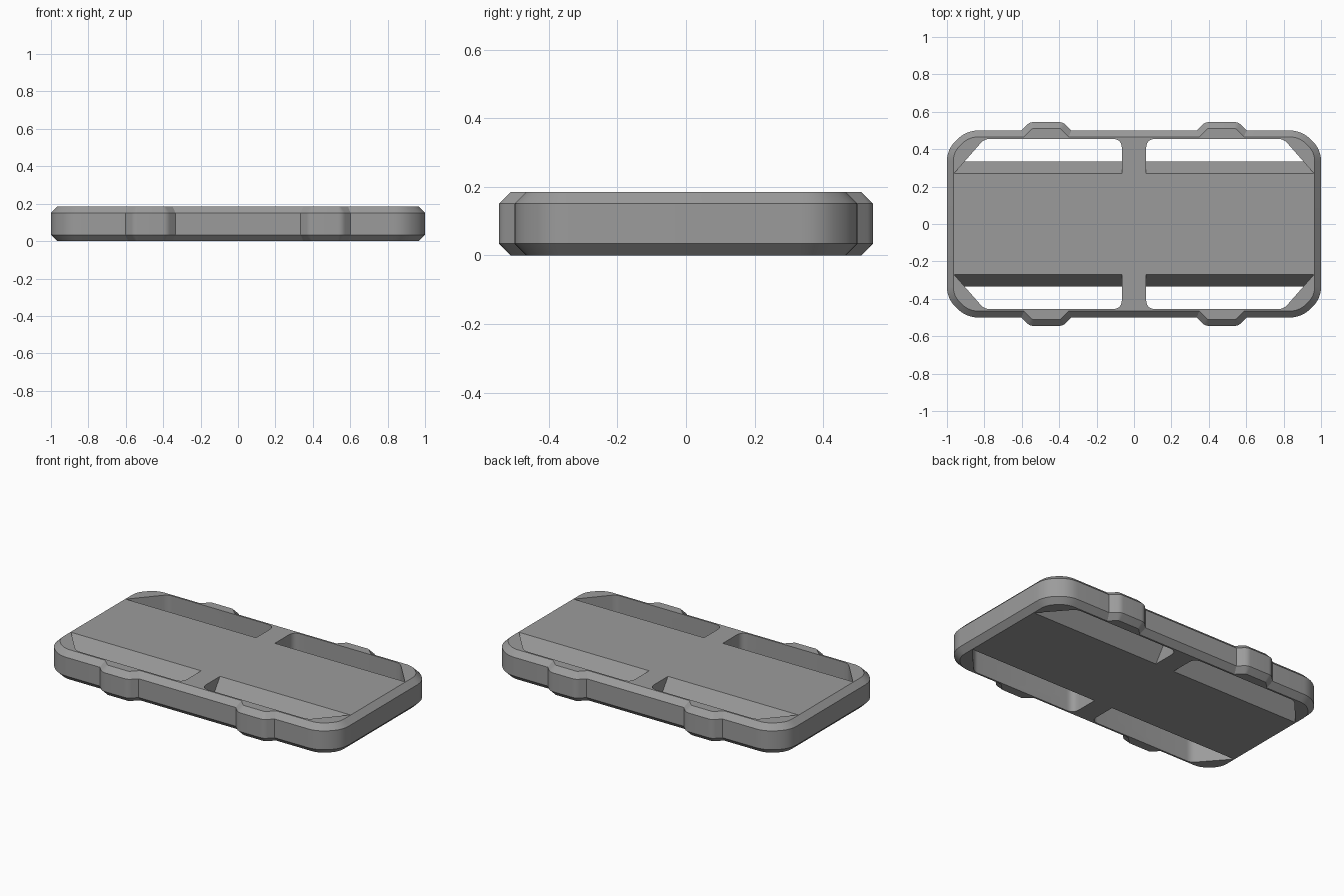
import bpy, bmesh, math
from mathutils import Vector

if "Cube" in bpy.data.objects:
    bpy.data.objects.remove(bpy.data.objects["Cube"])

HEIGHT = 0.185
CHAMFER = 0.034

grey = bpy.data.materials.new("mid_grey")
grey.diffuse_color = (0.33, 0.33, 0.33, 1)
grey.use_nodes = True
grey.node_tree.nodes["Principled BSDF"].inputs["Base Color"].default_value = grey.diffuse_color


def rounded(points, steps=6):
    """Round each corner (x, y, tangent length) of a closed outline."""
    out, n = [], len(points)
    for i, (x, y, t) in enumerate(points):
        p = Vector((x, y))
        if t == 0:
            out.append(p)
            continue
        a = p + (Vector(points[i - 1][:2]) - p).normalized() * t
        b = p + (Vector(points[(i + 1) % n][:2]) - p).normalized() * t
        for k in range(steps + 1):
            s = k / steps
            out.append(a * (1 - s) ** 2 + p * 2 * s * (1 - s) + b * s * s)
    return out


def inset(points, d):
    """Mitred inward offset of a counter-clockwise outline."""
    out, n = [], len(points)
    for i, p in enumerate(points):
        e1 = (p - points[i - 1]).normalized()
        e2 = (points[(i + 1) % n] - p).normalized()
        n1, n2 = Vector((-e1.y, e1.x)), Vector((-e2.y, e2.x))
        out.append(p + (n1 + n2) * d / (1 + n1.dot(n2)))
    return out


def loft(name, rings):
    """Solid through stacked outlines given as (points, z)."""
    bm = bmesh.new()
    loops = [[bm.verts.new((p.x, p.y, z)) for p in pts] for pts, z in rings]
    n = len(loops[0])
    for lo, hi in zip(loops, loops[1:]):
        for i in range(n):
            j = (i + 1) % n
            bm.faces.new((lo[i], lo[j], hi[j], hi[i]))
    bm.faces.new(loops[0][::-1])
    bm.faces.new(loops[-1])
    bmesh.ops.recalc_face_normals(bm, faces=bm.faces)
    mesh = bpy.data.meshes.new(name)
    bm.to_mesh(mesh)
    bm.free()
    mesh.materials.append(grey)
    obj = bpy.data.objects.new(name, mesh)
    bpy.context.collection.objects.link(obj)
    return obj


# Plate outline: clipped rounded corners and two grip tabs on each long side
quarter = [(1, 0.40, 0.065), (0.895, 0.5, 0.065), (0.602, 0.5, 0),
           (0.557, 0.545, 0.022), (0.38, 0.545, 0.022), (0.335, 0.5, 0)]
half = quarter + [(-x, y, t) for x, y, t in reversed(quarter)]
outline = rounded(half + [(-x, -y, t) for x, y, t in half])
small = inset(outline, CHAMFER)
plate = loft("plate", [(small, 0), (outline, CHAMFER),
                       (outline, HEIGHT - CHAMFER), (small, HEIGHT)])


# Slots: clipped at the outer end, with a ridged wall along the centre panel
def slot_ring(z, sx, sy):
    mid = HEIGHT / 2
    y_in = 0.335 - 0.065 * abs(z - mid) / mid
    x_out = 0.962 - (y_in - 0.27) * (0.962 - 0.80) / (0.455 - 0.27)
    pts = rounded([(0.065, y_in, 0), (x_out, y_in, 0),
                   (0.80, 0.455, 0.03), (0.065, 0.455, 0.05)])
    return [Vector((p.x * sx, p.y * sy)) for p in pts], z


for sx in (1, -1):
    for sy in (1, -1):
        cutter = loft("slot_cutter", [slot_ring(z, sx, sy) for z in
                                      (-0.02, HEIGHT / 2, HEIGHT + 0.02)])
        cutter.hide_render = True
        mod = plate.modifiers.new("slot", 'BOOLEAN')
        mod.operation = 'DIFFERENCE'
        mod.solver = 'EXACT'
        mod.object = cutter
        bpy.context.view_layer.objects.active = plate
        bpy.ops.object.modifier_apply(modifier=mod.name)
        bpy.data.objects.remove(cutter)

# Smooth the rounded corners, keep the chamfers crisp
bpy.ops.object.select_all(action='DESELECT')
plate.select_set(True)
bpy.context.view_layer.objects.active = plate
bpy.ops.object.shade_smooth_by_angle(angle=math.radians(28))
